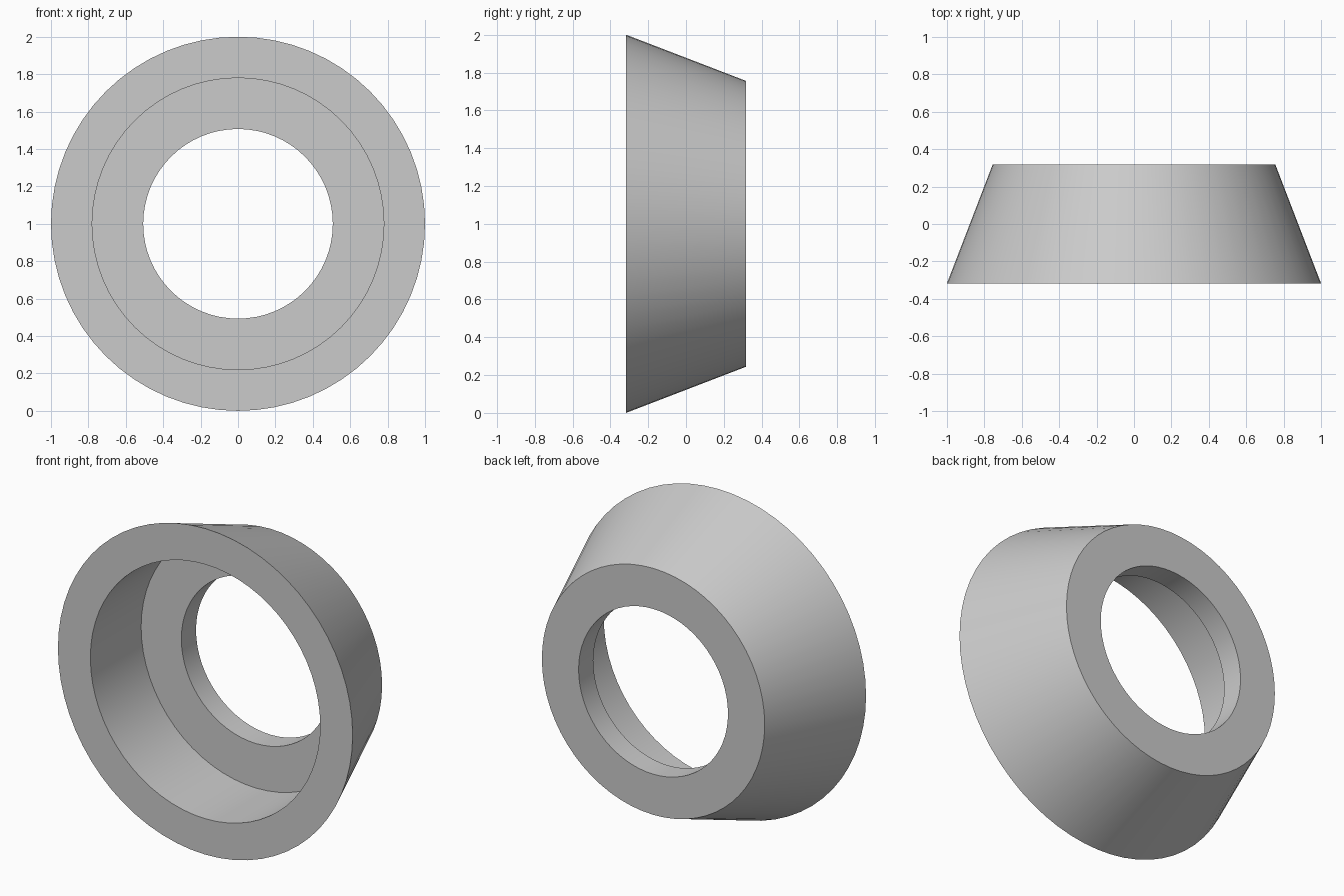
import bpy, bmesh, math
from mathutils import Matrix, Vector

cube = bpy.data.objects.get("Cube")
if cube:
    bpy.data.objects.remove(cube, do_unlink=True)

# Plain grey material
grey = bpy.data.materials.new("plain grey")
grey.use_nodes = True
colour = (0.6, 0.6, 0.6, 1)
grey.diffuse_color = colour
grey.node_tree.nodes["Principled BSDF"].inputs["Base Color"].default_value = colour

SEGMENTS = 64
HALF = 0.317      # half the depth along y
STEP = 0.175      # y of the counterbore floor

# Closed cross-section as (radius, y): cone wall, back face, bore, floor, counterbore
profile = [(1.0, -HALF), (0.756, HALF), (0.507, HALF),
           (0.507, STEP), (0.78, STEP), (0.78, -HALF)]

# Spin the section around the y axis
bm = bmesh.new()
rings = []
for i in range(SEGMENTS):
    turn = Matrix.Rotation(2 * math.pi * i / SEGMENTS, 3, 'Y')
    rings.append([bm.verts.new(turn @ Vector((r, y, 0))) for r, y in profile])
for i, ring in enumerate(rings):
    following = rings[(i + 1) % SEGMENTS]
    for j in range(len(profile)):
        k = (j + 1) % len(profile)
        bm.faces.new((ring[j], ring[k], following[k], following[j]))
bmesh.ops.recalc_face_normals(bm, faces=bm.faces)

mesh = bpy.data.meshes.new("tapered_ring")
bm.to_mesh(mesh)
bm.free()
mesh.materials.append(grey)

# Tapered ring with a stepped bore, standing on its rim
ring_object = bpy.data.objects.new("tapered_ring", mesh)
ring_object.location.z = 1
bpy.context.collection.objects.link(ring_object)
bpy.context.view_layer.objects.active = ring_object
ring_object.select_set(True)
bpy.ops.object.shade_smooth_by_angle(angle=math.radians(30))
